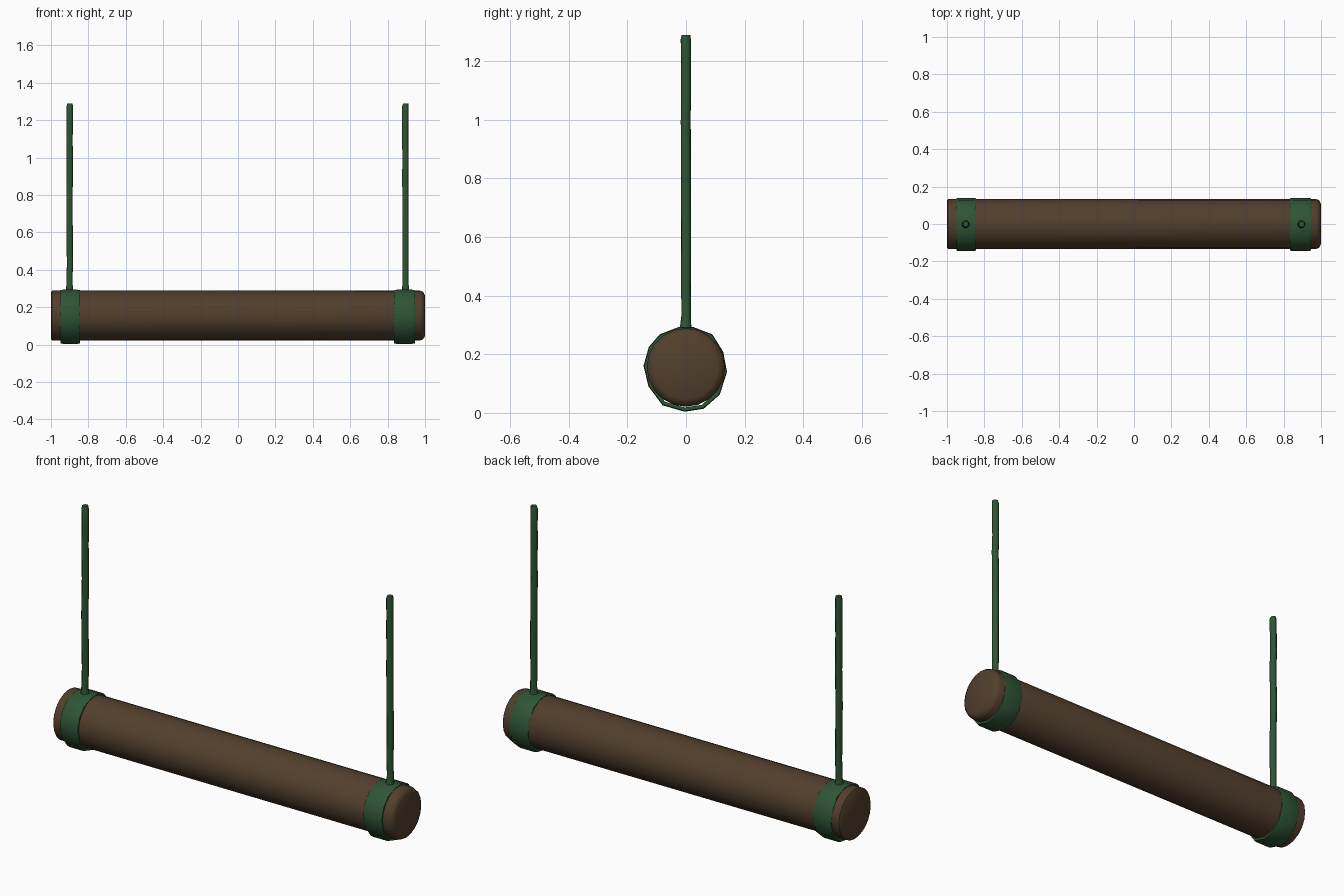
import bpy, bmesh, math, random

if "Cube" in bpy.data.objects:
    bpy.data.objects.remove(bpy.data.objects["Cube"])

random.seed(4)

def material(name, color):
    m = bpy.data.materials.new(name)
    m.diffuse_color = (*color, 1)
    m.use_nodes = True
    m.node_tree.nodes["Principled BSDF"].inputs["Base Color"].default_value = m.diffuse_color
    return m

BARK = material("bark_brown", (0.085, 0.05, 0.026))
VINE = material("vine_green", (0.028, 0.09, 0.036))

def skin(name, rings, mat, angle, closed=False):
    """Bridge equal-sized rings of points; cap the ends unless closed into a loop."""
    bm = bmesh.new()
    loops = [[bm.verts.new(p) for p in r] for r in rings]
    n = len(loops[0])
    pairs = list(zip(loops, loops[1:]))
    if closed:
        pairs.append((loops[-1], loops[0]))
    else:
        bm.faces.new(loops[0])
        bm.faces.new(loops[-1])
    for a, b in pairs:
        for i in range(n):
            j = (i + 1) % n
            bm.faces.new((a[i], a[j], b[j], b[i]))
    bmesh.ops.recalc_face_normals(bm, faces=bm.faces)
    me = bpy.data.meshes.new(name)
    bm.to_mesh(me)
    bm.free()
    me.materials.append(mat)
    ob = bpy.data.objects.new(name, me)
    bpy.context.collection.objects.link(ob)
    bpy.ops.object.select_all(action='DESELECT')
    ob.select_set(True)
    bpy.context.view_layer.objects.active = ob
    bpy.ops.object.shade_smooth_by_angle(angle=math.radians(angle))
    return ob

def ring_x(x, r, n, cz=0.155):
    return [(x, r * math.cos(2 * math.pi * i / n), cz + r * math.sin(2 * math.pi * i / n))
            for i in range(n)]

# Log: small bevel on the left end, rounder one on the right
LOG = [(-1.0, 0.125), (-0.994, 0.133), (0.972, 0.134), (0.99, 0.127), (1.0, 0.108)]
skin("log", [ring_x(x, r, 20) for x, r in LOG], BARK, 50)

# Slightly uneven wrap outline, as (y, z)
WRAP = [(0.025, 0.293), (0.09, 0.268), (0.127, 0.208), (0.14, 0.14), (0.115, 0.062),
        (0.06, 0.014), (-0.005, 0.004), (-0.08, 0.026), (-0.128, 0.09),
        (-0.145, 0.16), (-0.127, 0.225), (-0.09, 0.268), (-0.025, 0.293)]

def wrap_ring(x, scale, lift=0.0):
    return [(x, y * scale, 0.15 + lift + (z - 0.15) * scale) for y, z in WRAP]

for side, x0, x1 in (("left", -0.95, -0.845), ("right", 0.835, 0.945)):
    # Vine wrapped round the log
    rings = [wrap_ring(x0, 0.90), wrap_ring(x0, 0.98), wrap_ring(x0 + 0.012, 1.0),
             wrap_ring(x1 - 0.012, 1.0), wrap_ring(x1, 0.98), wrap_ring(x1, 0.90)]
    skin(side + "_wrap", rings, VINE, 40, closed=True)

    # Hanging vine, flared at the foot and a little uneven
    cx = -0.9 if side == "left" else 0.895
    levels = [(0.275, 0.024), (0.295, 0.021), (0.33, 0.017)]
    levels += [(0.33 + 0.095 * k, 0.018) for k in range(1, 10)]
    levels += [(1.275, 0.0185), (1.29, 0.015)]
    rings = []
    for z, r in levels:
        dx, dy = random.uniform(-0.0015, 0.0015), random.uniform(-0.0015, 0.0015)
        rings.append([(cx + dx + r * math.cos(math.pi * (i + 0.5) / 4),
                       dy + r * math.sin(math.pi * (i + 0.5) / 4), z) for i in range(8)])
    skin(side + "_hanging_vine", rings, VINE, 50)
